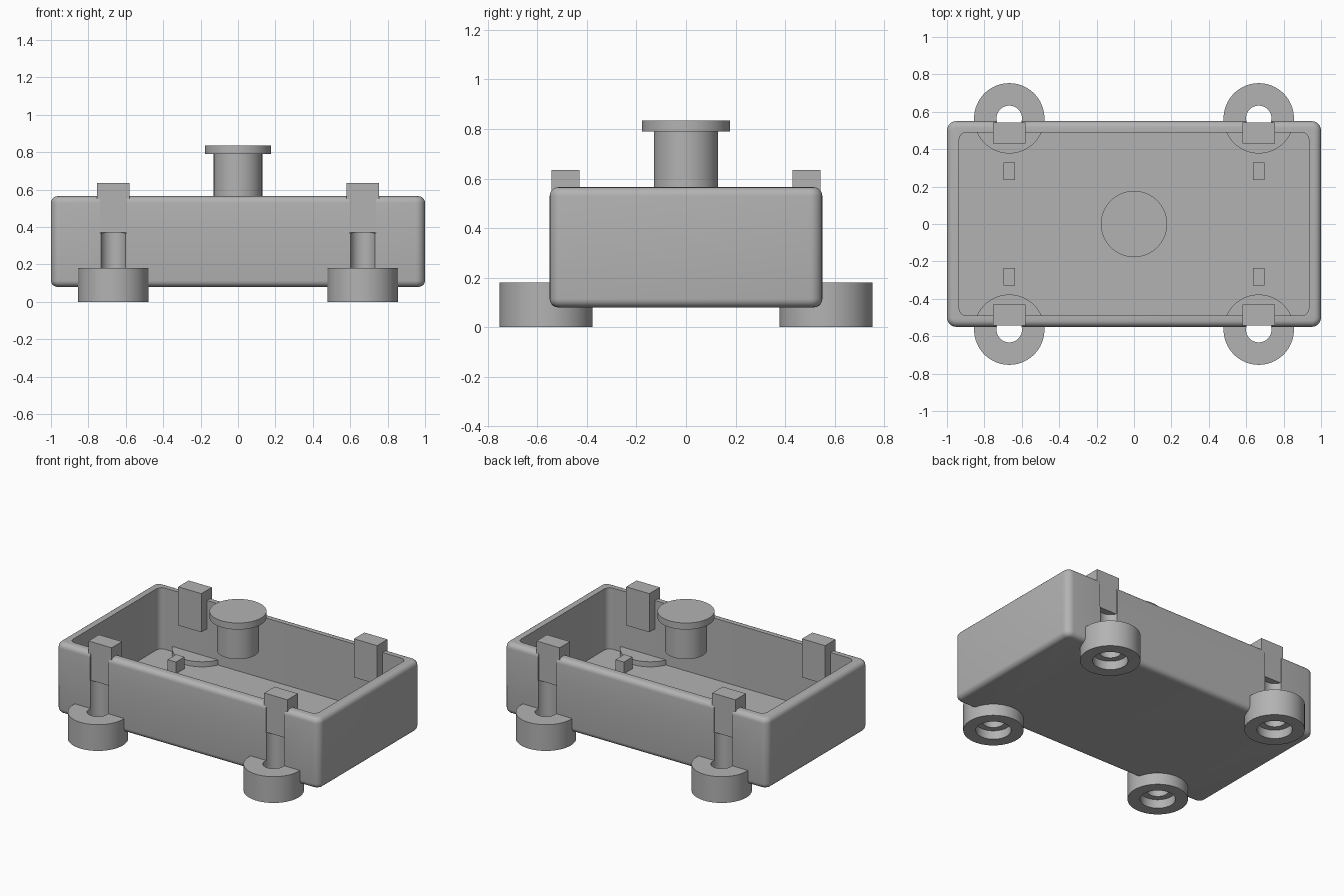
import bpy, bmesh
from mathutils import Matrix

cube = bpy.data.objects.get("Cube")
if cube:
    bpy.data.objects.remove(cube, do_unlink=True)

grey = bpy.data.materials.new("plain grey")
grey.use_nodes = True
colour = (0.45, 0.45, 0.45, 1)
grey.diffuse_color = colour
grey.node_tree.nodes["Principled BSDF"].inputs["Base Color"].default_value = colour


def finish(name, bm):
    mesh = bpy.data.meshes.new(name)
    bm.to_mesh(mesh)
    bm.free()
    mesh.materials.append(grey)
    obj = bpy.data.objects.new(name, mesh)
    bpy.context.collection.objects.link(obj)
    return obj


def is_upright(edge):
    a, b = edge.verts
    return abs(a.co.z - b.co.z) > 0.01


def box(name, low, high, corner=0.0, rim=0.0):
    """Box between two corners, with rounded uprights and rounded top and bottom."""
    bm = bmesh.new()
    bmesh.ops.create_cube(bm, size=1)
    for v in bm.verts:
        v.co = [h if c > 0 else l for c, l, h in zip(v.co, low, high)]
    if corner:
        edges = [e for e in bm.edges if is_upright(e)]
        bmesh.ops.bevel(bm, geom=edges, offset=corner, segments=6,
                        profile=0.5, affect='EDGES')
    if rim:
        edges = [e for e in bm.edges if not is_upright(e)]
        bmesh.ops.bevel(bm, geom=edges, offset=rim, segments=5,
                        profile=0.5, affect='EDGES')
    return finish(name, bm)


def cylinder(name, x, y, radius, z0, z1, sides=64):
    bm = bmesh.new()
    bmesh.ops.create_cone(bm, cap_ends=True, segments=sides, radius1=radius,
                          radius2=radius, depth=z1 - z0,
                          matrix=Matrix.Translation((x, y, (z0 + z1) / 2)))
    return finish(name, bm)


def cut(target, cutter):
    cutter.hide_render = True
    cutter.hide_viewport = True
    mod = target.modifiers.new("cut", 'BOOLEAN')
    mod.operation = 'DIFFERENCE'
    mod.solver = 'EXACT'
    mod.object = cutter


# Open tray with rounded outer edges
tray = box("tray", (-1, -0.55, 0.08), (1, 0.55, 0.565), corner=0.05, rim=0.035)
cut(tray, box("cavity_cutter", (-0.935, -0.49, 0.145), (0.935, 0.49, 1), corner=0.04))
solids = [tray]

# Corner fittings: foot ring, bolt channel, clamp block and locating peg
FOOT_X, FOOT_Y, BORE = 0.667, 0.565, 0.068
for sx, xname in ((-1, "right"), (1, "left")):
    for sy, yname in ((-1, "front"), (1, "back")):
        place = f"{yname}_{xname}"
        x, y = sx * FOOT_X, sy * FOOT_Y

        def fitting(name, half_x, y0, y1, z0, z1):
            ys = sorted((sy * y0, sy * y1))
            return box(f"{place}_{name}", (x - half_x, ys[0], z0), (x + half_x, ys[1], z1))

        foot = cylinder(f"{place}_foot", x, y, 0.188, 0, 0.18)
        bore = cylinder(f"{place}_bore_cutter", x, y, BORE, -0.1, 0.37)
        recess = cylinder(f"{place}_recess_cutter", x, y, 0.11, -0.1, 0.06)
        slot = fitting("slot_cutter", 0.07, 0.52, 0.8, 0.369, 1)
        cut(foot, bore)
        cut(foot, recess)
        cut(tray, bore)
        cut(tray, slot)
        solids.append(foot)
        fitting("clamp_block", 0.088, 0.43, 0.543, 0.37, 0.635)
        fitting("peg", 0.032, 0.235, 0.328, 0.14, 0.225)

# Central knob
solids.append(cylinder("knob_stem", 0, 0, 0.13, 0.565, 0.795))
solids.append(cylinder("knob_cap", 0, 0, 0.177, 0.79, 0.835))

# Apply the cuts, then smooth the curved faces
bpy.context.view_layer.update()
depsgraph = bpy.context.evaluated_depsgraph_get()
for obj in solids:
    mesh = bpy.data.meshes.new_from_object(obj.evaluated_get(depsgraph))
    obj.modifiers.clear()
    obj.data = mesh
for obj in list(bpy.data.objects):
    if obj.name.endswith("_cutter"):
        bpy.data.objects.remove(obj, do_unlink=True)
bpy.ops.object.select_all(action='DESELECT')
for obj in solids:
    obj.select_set(True)
bpy.context.view_layer.objects.active = tray
bpy.ops.object.shade_smooth_by_angle(angle=0.6)
